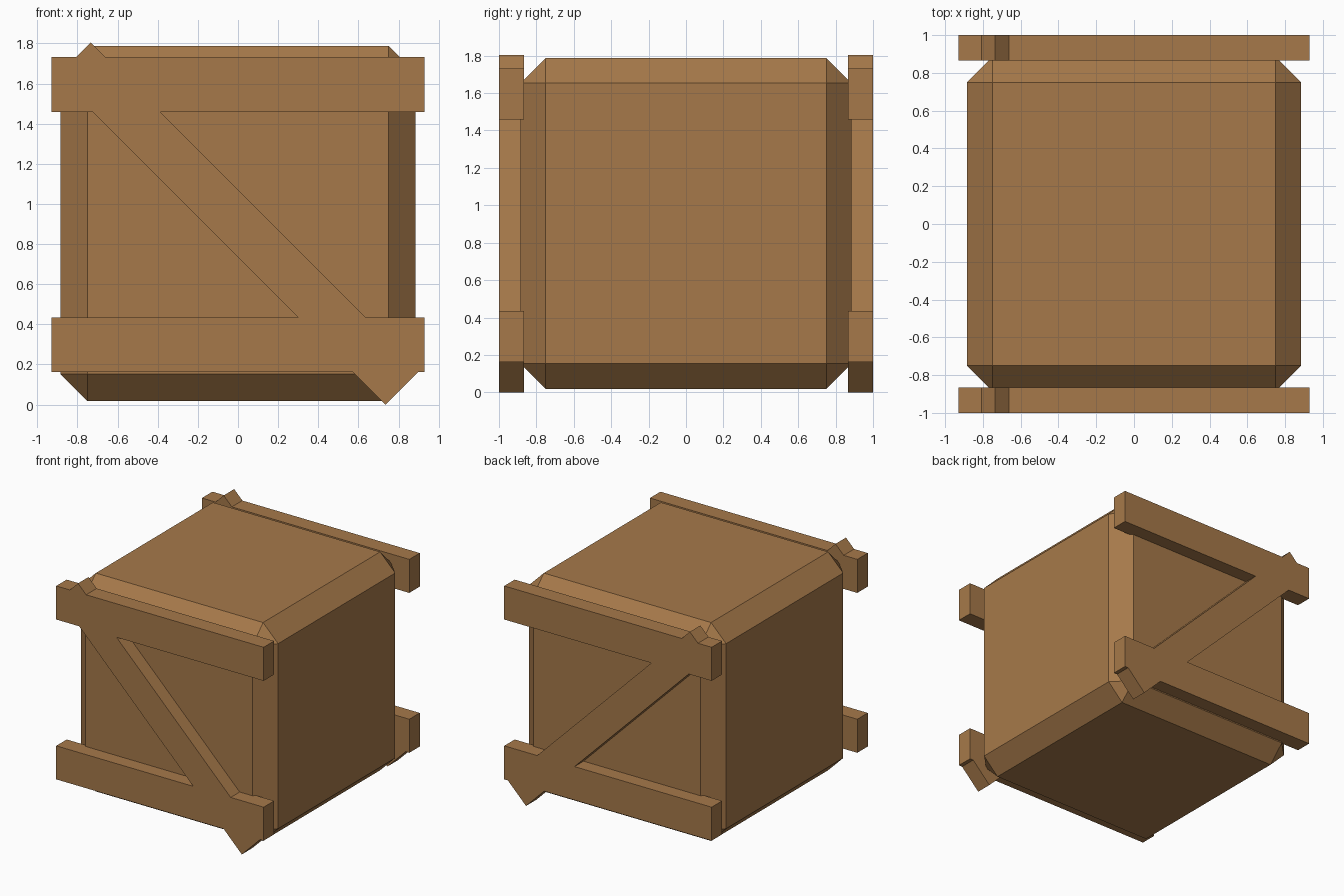
import bpy
from math import radians

default = bpy.data.objects.get("Cube")
if default:
    bpy.data.objects.remove(default, do_unlink=True)

# One wood colour for the whole crate
wood = bpy.data.materials.new("brown wood")
wood.use_nodes = True
color = (0.381, 0.191, 0.068, 1)
wood.diffuse_color = color
wood.node_tree.nodes["Principled BSDF"].inputs["Base Color"].default_value = color


def box(name, center, size, tilt=0):
    bpy.ops.mesh.primitive_cube_add(size=1, location=center)
    ob = bpy.context.object
    ob.name = name
    ob.scale = size
    bpy.ops.object.transform_apply(location=False, rotation=False, scale=True)
    ob.rotation_euler.y = radians(tilt)
    ob.data.materials.append(wood)
    return ob


# Crate body with chamfered edges
body = box("crate_body", (0, 0, 0.903), (1.77, 1.77, 1.77))
bevel = body.modifiers.new("chamfer", "BEVEL")
bevel.width = 0.135
bevel.segments = 1

# Z-shaped plank frames on the front and back
for side, y in (("front", -0.933), ("back", 0.933)):
    box(side + "_bottom_plank", (0, y, 0.299), (1.86, 0.134, 0.272))
    box(side + "_top_plank", (0, y, 1.595), (1.86, 0.134, 0.272))
    box(side + "_diagonal_brace", (0, y, 0.902), (2.315, 0.134, 0.237), 45)
